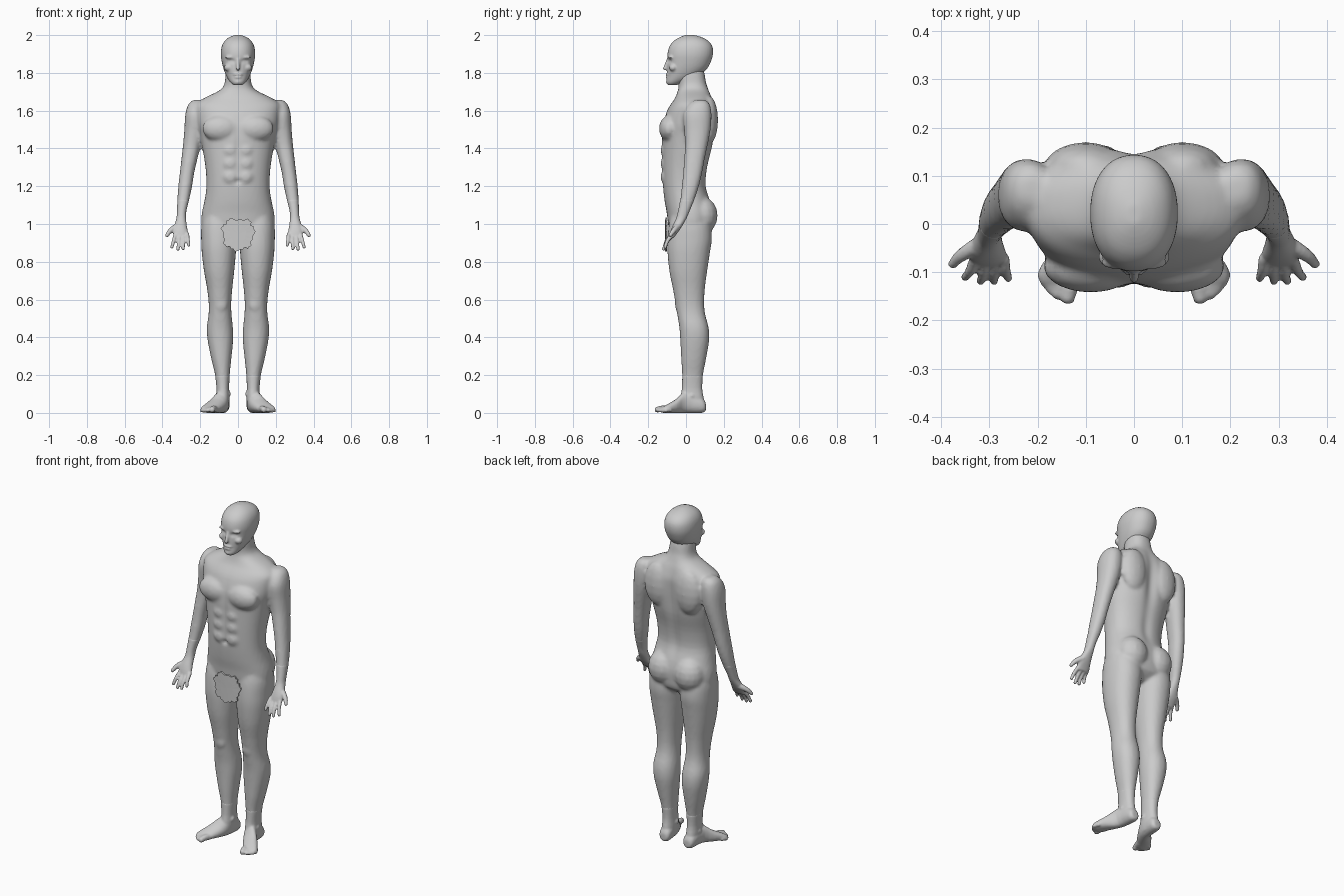
import bpy, math
from mathutils import Vector

grey = bpy.data.materials.new("stone grey")
grey.diffuse_color = (0.6, 0.6, 0.6, 1)
verts, faces = [], []


def catmull(rows, sub=3):
    """Smoothly interpolate rows of numbers."""
    out = []
    for i in range(len(rows) - 1):
        p = [rows[max(0, min(len(rows) - 1, i + k))] for k in (-1, 0, 1, 2)]
        for s in range(sub):
            t = s / sub
            out.append([0.5 * (2 * b + (c - a) * t + (2 * a - 5 * b + 4 * c - d) * t * t
                               + (3 * b - a - 3 * c + d) * t ** 3) for a, b, c, d in zip(*p)])
    return out + [list(rows[-1])]


def skin_rings(count, n, start):
    for r in range(count - 1):
        a, b = start + r * n, start + (r + 1) * n
        for k in range(n):
            j = (k + 1) % n
            faces.append((a + k, a + j, b + j, b + k))
    faces.append(tuple(range(start + n - 1, start - 1, -1)))
    faces.append(tuple(range(start + (count - 1) * n, start + count * n)))


def loft(rows, side=1, power=2.2, along_y=False, n=32):
    """Rows are (level, x0, x1, other0, other1): the extents of each section."""
    start, rows = len(verts), catmull(rows)
    for lv, x0, x1, w0, w1 in rows:
        for k in range(n):
            a = 2 * math.pi * k / n
            c, s = math.cos(a), math.sin(a)
            x = (x0 + x1) / 2 + (x1 - x0) / 2 * math.copysign(abs(c) ** (2 / power), c)
            w = (w0 + w1) / 2 + (w1 - w0) / 2 * math.copysign(abs(s) ** (2 / power), s)
            verts.append((side * x, lv, w) if along_y else (side * x, w, lv))
    skin_rings(len(rows), n, start)


def ball(c, r, side=1, n=16, m=9):
    start = len(verts)
    for i in range(m):
        t = math.pi * (i + .3) / (m - .4) - math.pi / 2
        for k in range(n):
            a = 2 * math.pi * k / n
            verts.append((side * (c[0] + r[0] * math.cos(t) * math.cos(a)),
                          c[1] + r[1] * math.cos(t) * math.sin(a), c[2] + r[2] * math.sin(t)))
    skin_rings(m, n, start)


def digit(a, b, r0, r1, side=1, bend=(0, 0, 0)):
    """Row of overlapping balls from a to b, with a slight bend."""
    a, b, bend = Vector(a), Vector(b), Vector(bend)
    for i in range(9):
        t = i / 8
        r = r0 + (r1 - r0) * t
        ball(a.lerp(b, t) + bend * math.sin(math.pi * t), (r, r, r), side, 10, 6)


def finish(name, mesh, angle):
    ob = bpy.data.objects.new(name, mesh)
    bpy.context.collection.objects.link(ob)
    mesh.materials.clear()
    mesh.materials.append(grey)
    return ob


def merge(name, voxel, rounds):
    """Turn the collected solids into one soft skin."""
    mesh = bpy.data.meshes.new(name)
    mesh.from_pydata(verts, [], faces)
    verts.clear()
    faces.clear()
    ob = finish(name, mesh, 60)
    remesh = ob.modifiers.new("skin", 'REMESH')
    remesh.mode = 'VOXEL'
    remesh.voxel_size = voxel
    smooth = ob.modifiers.new("soften", 'SMOOTH')
    smooth.factor, smooth.iterations = .5, rounds
    skin = bpy.data.meshes.new_from_object(ob.evaluated_get(bpy.context.evaluated_depsgraph_get()))
    ob.modifiers.clear()
    ob.data = skin
    skin.materials.clear()
    skin.materials.append(grey)
    skin.shade_smooth()
    return ob


def press(ob, dents):
    """Hollows: x, z, x size, z size, depth, on the back."""
    for v in ob.data.vertices:
        x, y, z = v.co
        for dx, dz, sx, sz, depth, back in dents:
            if (y > .06) == back and (back or y < -.05):
                q = ((abs(x) - dx) / sx) ** 2 + ((z - dz) / sz) ** 2
                if q < 6:
                    v.co.y += (-depth if back else depth) * math.exp(-q)


# torso and neck: z, half width, front, back
torso = [(.91, .09, -.06, .08), (.95, .17, -.085, .13), (1.0, .193, -.095, .14),
         (1.06, .191, -.102, .142), (1.12, .178, -.113, .13), (1.2, .167, -.122, .107),
         (1.3, .172, -.127, .115), (1.4, .188, -.128, .14), (1.47, .2, -.128, .152),
         (1.53, .215, -.122, .158), (1.6, .224, -.1, .158), (1.635, .22, -.08, .15),
         (1.66, .19, -.062, .142), (1.68, .152, -.052, .135), (1.7, .11, -.045, .126),
         (1.72, .082, -.04, .118), (1.75, .07, -.04, .107), (1.79, .066, -.045, .1),
         (1.83, .06, -.04, .09)]
leg = [(1.08, .03, .17, -.07, .1), (1.0, .01, .193, -.09, .13), (.92, .008, .195, -.098, .137),
       (.85, .011, .192, -.098, .127), (.75, .02, .18, -.088, .112), (.66, .03, .164, -.07, .1),
       (.58, .036, .155, -.056, .096), (.52, .034, .156, -.046, .102), (.45, .027, .165, -.035, .12),
       (.38, .026, .16, -.03, .122), (.28, .036, .14, -.025, .105), (.2, .044, .121, -.02, .09),
       (.13, .047, .114, -.022, .086), (.07, .045, .115, -.03, .095), (.02, .05, .108, -.02, .098)]
foot = [(.105, .06, .098, .012, .05), (.085, .045, .113, 0, .08), (.0, .05, .125, 0, .115),
        (-.05, .07, .165, 0, .075), (-.1, .102, .195, 0, .045), (-.122, .113, .195, 0, .032),
        (-.135, .12, .18, .006, .022)]
arm = [(1.657, .19, .235, .05, .1), (1.635, .17, .262, .015, .125), (1.58, .165, .279, -.015, .135),
       (1.5, .175, .284, -.01, .13), (1.42, .196, .291, -.005, .115), (1.34, .216, .3, -.01, .098),
       (1.27, .232, .308, -.015, .085), (1.2, .243, .316, -.022, .068), (1.13, .258, .321, -.03, .045),
       (1.07, .273, .323, -.042, .02), (1.03, .275, .326, -.052, .003), (.99, .271, .338, -.071, -.02),
       (.965, .266, .344, -.081, -.036), (.94, .262, .341, -.088, -.055), (.925, .268, .335, -.09, -.066)]
fingers = [((.269, -.073, .945), (.261, -.112, .888)), ((.288, -.076, .935), (.29, -.118, .87)),
           ((.309, -.076, .935), (.318, -.118, .867)), ((.331, -.073, .942), (.35, -.11, .878))]
toes = [((.122, -.1, .02), (.137, -.152, .017), .018), ((.142, -.1, .018), (.16, -.146, .014), .013),
        ((.157, -.1, .017), (.173, -.136, .013), .012), ((.17, -.095, .016), (.184, -.122, .012), .012),
        ((.18, -.085, .015), (.191, -.106, .012), .012)]
# muscles: centre, radii
muscles = [((.09, -.088, 1.505), (.1, .055, .07)),     # chest
           ((.1, .12, 1.55), (.085, .05, .13)),        # shoulder blade
           ((.085, .085, 1.045), (.09, .083, .1)),     # buttock
           ((.09, -.035, .575), (.036, .024, .045))]   # kneecap
muscles += [((.04, -.11, z), (.042, .024, .04)) for z in (1.39, 1.32, 1.25)]  # stomach

# body with arms and legs
loft([(z, -h, h, f, b) for z, h, f, b in torso], power=2.3, n=48)
for side in (1, -1):
    loft(leg[:-2], side)
    loft(arm[:11], side)
    for c, r in muscles:
        ball(c, r, side)
body = merge("body", .010, 3)
press(body, [(0, 1.225, .012, .012, .012, False), (0, 1.4, .014, .15, .005, False),
             (0, 1.5, .035, .16, .018, True), (0, 1.22, .03, .1, .008, True)])

# head and face
skull = [(1.735, .022, -.095, -.05), (1.75, .04, -.103, -.01), (1.78, .06, -.1, .06),
         (1.82, .076, -.1, .11), (1.86, .086, -.097, .132), (1.9, .091, -.098, .143),
         (1.94, .086, -.088, .14), (1.97, .07, -.064, .118), (1.99, .044, -.03, .08),
         (2.001, .014, .0, .04)]
loft([(z, -h, h, f, b) for z, h, f, b in skull], n=40)
digit((0, -.096, 1.87), (0, -.112, 1.823), .008, .011)   # nose
ball((0, -.098, 1.791), (.026, .011, .006))              # lips
ball((0, -.096, 1.777), (.022, .012, .006))
ball((0, -.092, 1.752), (.02, .014, .014))               # chin
for side in (1, -1):
    ball((.035, -.079, 1.883), (.034, .016, .009), side)  # brow
    ball((.05, -.068, 1.828), (.024, .022, .02), side)    # cheek
head = merge("head", .0055, 3)
press(head, [(.033, 1.862, .016, .01, .011, False), (0, 1.784, .022, .004, .004, False),
             (.033, 1.861, .01, .0065, -.005, False)])

# hands and feet
for side, word in ((1, "left"), (-1, "right")):
    loft(arm[8:], side)
    for a, b in fingers:
        digit(a, b, .012, .0095, side, (0, -.006, .002))
    digit((.325, -.045, .985), (.376, -.083, .94), .018, .0105, side, (.006, 0, .003))
    merge(word + "_hand", .005, 2)
    loft(leg[-4:], side)
    loft(foot, side, along_y=True)
    for a, b, r in toes:
        digit(a, b, r, r * .9, side, (0, 0, .004))
    ball((.05, .02, .1), (.012, .018, .016), side)        # ankle bones
    ball((.108, .03, .09), (.012, .018, .016), side)
    merge(word + "_foot", .006, 3)

# leaf: thin plate with a ragged outline
n = 72
for f in (.04, .5, 1):
    for k in range(n):
        a = 2 * math.pi * k / n
        c, s = math.cos(a), math.sin(a)
        r = f * (1 + (.07 * math.sin(7 * a + .6) + .05 * math.sin(18 * a) if f == 1 else 0))
        x = .082 * r * math.copysign(abs(c) ** .75, c) * (1 + .12 * s)
        z = .945 + .082 * r * math.copysign(abs(s) ** .75, s)
        verts.append((x, -.106 + .6 * x * x, z))
skin_rings(3, n, 0)
faces.pop()                                               # keep the plate open at its rim
leaf_mesh = bpy.data.meshes.new("leaf")
leaf_mesh.from_pydata(verts, [], [tuple(reversed(f)) for f in faces])
leaf = finish("leaf", leaf_mesh, 30)
plate = leaf.modifiers.new("thickness", 'SOLIDIFY')
plate.thickness, plate.offset = .008, 0
